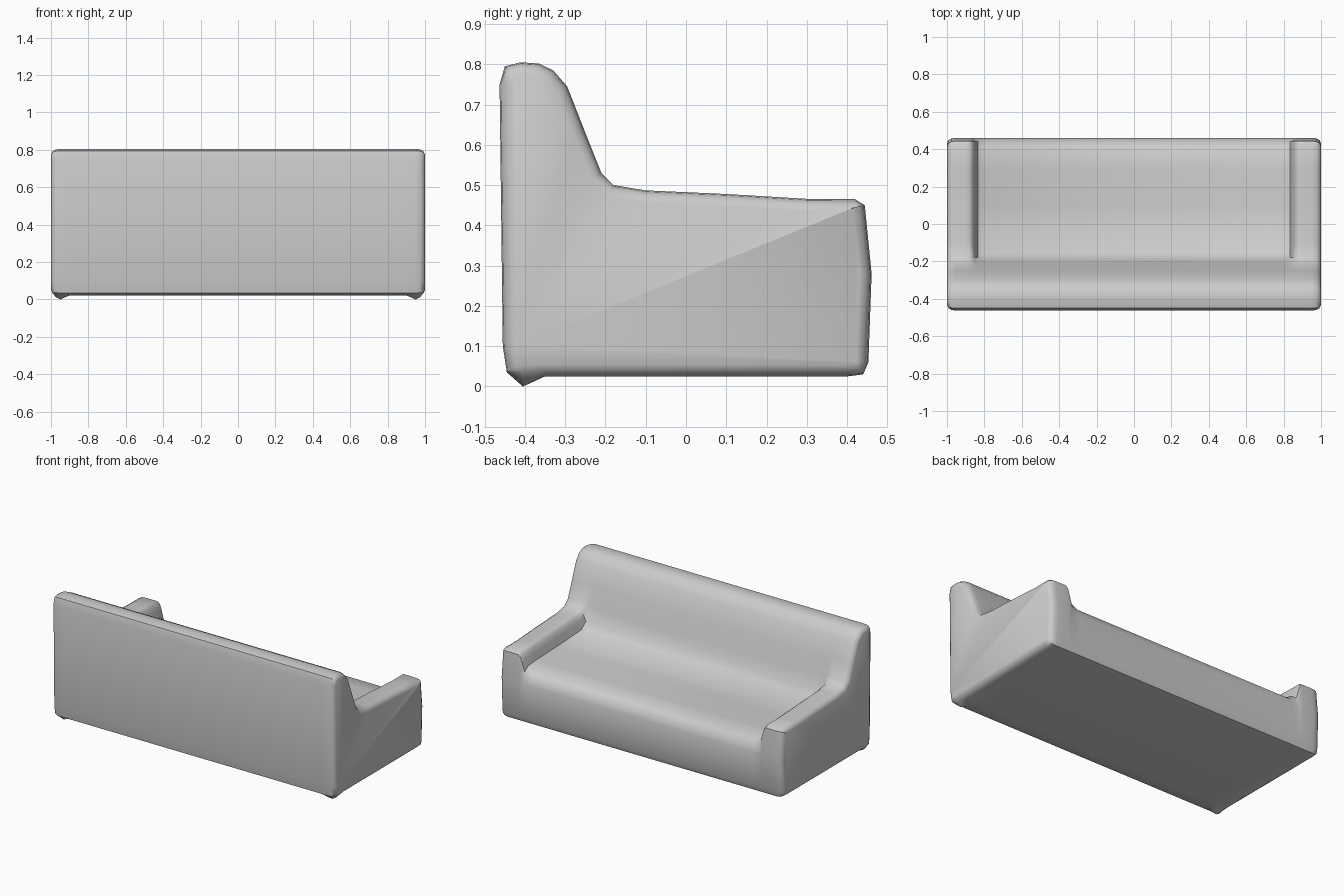
import bpy, bmesh, math
from mathutils import Vector

cube = bpy.data.objects.get("Cube")
if cube:
    bpy.data.objects.remove(cube, do_unlink=True)

fabric = bpy.data.materials.new("grey fabric")
fabric.use_nodes = True
GREY = (0.6, 0.6, 0.6, 1)
fabric.diffuse_color = GREY
fabric.node_tree.nodes["Principled BSDF"].inputs["Base Color"].default_value = GREY

# Side profile (y, z): shared back, then arm or seat, then shared front and base
back = [(-.445, .035), (-.455, .1), (-.463, .75), (-.45, .795), (-.41, .805),
        (-.365, .802), (-.33, .785), (-.295, .745)]
arm = [(-.25, .63), (-.21, .53), (-.18, .5), (-.1, .487), (.1, .478),
       (.3, .466), (.42, .465), (.444, .45)]
seat = [(-.25, .63), (-.21, .51), (-.18, .42), (-.14, .38), (.1, .368),
        (.3, .363), (.4, .355), (.44, .325)]
base = [(.461, .28), (.453, .06), (.44, .03), (.4, .025), (-.35, .025), (-.405, .022)]
FOOT = -1  # index of the profile point that dips to the floor at the corners


def profile(blend, inset):
    """Blend from arm to seat and shrink the outline by the inset."""
    mid = [Vector(a).lerp(Vector(s), blend) for a, s in zip(arm, seat)]
    pts = [Vector(p) for p in back] + mid + [Vector(p) for p in base]
    out = []
    for i, p in enumerate(pts):
        tangent = (pts[(i + 1) % len(pts)] - pts[i - 1]).normalized()
        out.append(p + Vector((tangent.y, -tangent.x)) * inset)
    return out


# Half sections from the outer side to the seat: x, arm-to-seat blend, inset, foot depth
half = [(1.0, 0, .03, 0), (.992, 0, .013, 0), (.975, 0, .003, .012), (.95, 0, 0, .022),
        (.9, 0, 0, 0), (.878, 0, 0, 0), (.862, .12, 0, 0), (.85, .4, 0, 0),
        (.835, .82, 0, 0), (.79, 1, 0, 0)]
sections = half + [(-x, b, i, f) for x, b, i, f in reversed(half)]

# Loft the sofa body through the sections
bm = bmesh.new()
rings = []
for x, blend, inset, foot in sections:
    pts = profile(blend, inset)
    pts[FOOT].y -= foot
    rings.append([bm.verts.new((x, p.x, p.y)) for p in pts])
for a, b in zip(rings, rings[1:]):
    for i in range(len(a)):
        bm.faces.new((a[i - 1], a[i], b[i], b[i - 1]))
bm.faces.new(rings[0])
bm.faces.new(rings[-1])
bmesh.ops.recalc_face_normals(bm, faces=bm.faces)

mesh = bpy.data.meshes.new("sofa_body")
bm.to_mesh(mesh)
bm.free()
mesh.materials.append(fabric)
sofa = bpy.data.objects.new("sofa_body", mesh)
bpy.context.collection.objects.link(sofa)

# Soft upholstery shading
bpy.context.view_layer.objects.active = sofa
sofa.select_set(True)
bpy.ops.object.shade_smooth_by_angle(angle=math.radians(40))
